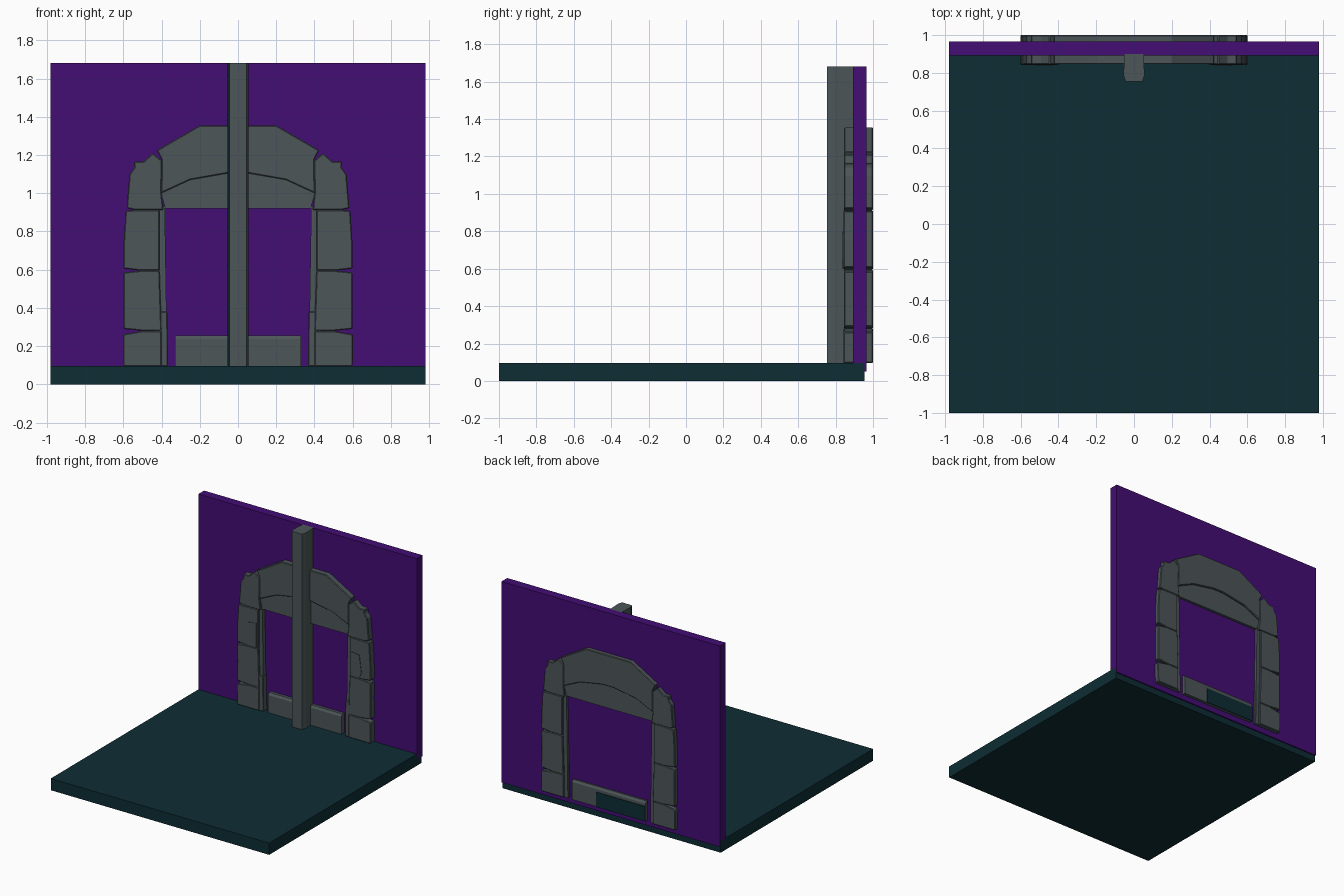
import bpy, bmesh

if "Cube" in bpy.data.objects:
    bpy.data.objects.remove(bpy.data.objects["Cube"])


def material(name, rgb):
    m = bpy.data.materials.new(name)
    m.diffuse_color = (*rgb, 1)
    m.use_nodes = True
    m.node_tree.nodes["Principled BSDF"].inputs["Base Color"].default_value = m.diffuse_color
    return m


STONE = material("grey stone", (0.073, 0.092, 0.098))
FLOOR = material("dark teal", (0.004, 0.026, 0.034))
WALL = material("purple wall", (0.056, 0.004, 0.175))


def finish(name, bm, mat, bevel=0):
    bmesh.ops.recalc_face_normals(bm, faces=bm.faces[:])
    mesh = bpy.data.meshes.new(name)
    bm.to_mesh(mesh)
    bm.free()
    mesh.materials.append(mat)
    ob = bpy.data.objects.new(name, mesh)
    bpy.context.collection.objects.link(ob)
    if bevel:
        b = ob.modifiers.new("Bevel", 'BEVEL')
        b.width, b.segments, b.limit_method = bevel, 1, 'ANGLE'
    return ob


def prism(name, pts, lo, hi, mat, axis='Y', bevel=0):
    """Extrude a profile: (x, z) along y, or (x, y) along z."""
    bm = bmesh.new()
    place = (lambda p, t: (p[0], t, p[1])) if axis == 'Y' else (lambda p, t: (p[0], p[1], t))
    f = bm.faces.new([bm.verts.new(place(p, lo)) for p in pts])
    ext = bmesh.ops.extrude_face_region(bm, geom=[f])
    d = (0, hi - lo, 0) if axis == 'Y' else (0, 0, hi - lo)
    bmesh.ops.translate(bm, vec=d, verts=[v for v in ext['geom'] if isinstance(v, bmesh.types.BMVert)])
    return finish(name, bm, mat, bevel)


def box(name, x0, x1, y0, y1, z0, z1, mat, bevel=0):
    return prism(name, [(x0, z0), (x1, z0), (x1, z1), (x0, z1)], y0, y1, mat, 'Y', bevel)


# Floor slab and back wall
box("floor", -0.98, 0.98, -1.0, 0.955, 0, 0.095, FLOOR)
box("back_wall", -0.98, 0.98, 0.892, 0.965, 0.05, 1.68, WALL)

# Central post with chamfered front edges, left chamfer teal
post = prism("post", [(-0.05, 0.9), (-0.056, 0.79), (-0.045, 0.755), (0.045, 0.755),
                      (0.056, 0.79), (0.05, 0.9)], 0.095, 1.68, STONE, 'Z')
post.data.materials.append(FLOOR)
for f in post.data.polygons:
    if f.normal.x < -0.5 and f.normal.y < -0.1:
        f.material_index = 1

# Threshold step with a bevelled top, and the teal plate on its back
step = [(0.856, 0.095), (0.856, 0.237), (0.868, 0.255), (0.978, 0.255), (0.99, 0.237), (0.99, 0.095)]
bm = bmesh.new()
ends = [[bm.verts.new((x, y, z)) for y, z in step] for x in (-0.33, 0.33)]
for e in ends:
    bm.faces.new(e)
for i in range(6):
    j = (i + 1) % 6
    bm.faces.new((ends[0][i], ends[0][j], ends[1][j], ends[1][i]))
finish("threshold_step", bm, STONE)
box("step_back_plate", -0.33, 0.11, 0.988, 0.995, 0.095, 0.215, FLOOR)

# Side stones of the arch (right-hand profiles, mirrored), wedge cracks between them
stones = [
    [(0.40, 0.095), (0.60, 0.095), (0.602, 0.262), (0.50, 0.28), (0.40, 0.28)],
    [(0.40, 0.28), (0.50, 0.28), (0.60, 0.29), (0.598, 0.45), (0.60, 0.586), (0.51, 0.595), (0.41, 0.595)],
    [(0.41, 0.595), (0.51, 0.595), (0.60, 0.606), (0.598, 0.75), (0.588, 0.908), (0.54, 0.912), (0.41, 0.912)],
    [(0.39, 0.912), (0.54, 0.912), (0.583, 0.922), (0.568, 1.10), (0.542, 1.135), (0.545, 1.165),
     (0.495, 1.165), (0.445, 1.21), (0.398, 1.17), (0.40, 1.0)],
]
for side, s in (("right", 1), ("left", -1)):
    for n, pts in enumerate(stones):
        prism(f"arch_stone_{side}_{n + 1}", [(s * x, z) for x, z in pts],
              0.842 + 0.002 * (n % 2), 1.0, STONE, bevel=0.005)
    # Slightly recessed inner jamb and its lower block
    jamb = [(0.37, 0.095), (0.43, 0.095), (0.43, 0.93), (0.383, 0.93)]
    prism(f"inner_jamb_{side}", [(s * x, z) for x, z in jamb], 0.858, 0.986, STONE)
    foot = [(0.366, 0.095), (0.45, 0.095), (0.45, 0.255), (0.437, 0.265), (0.437, 0.38), (0.37, 0.38)]
    prism(f"jamb_foot_{side}", [(s * x, z) for x, z in foot], 0.848, 0.98, STONE, bevel=0.004)
    # Raised chip on the third stone
    chip = [(0.425, 0.6), (0.50, 0.6), (0.52, 0.65), (0.50, 0.79), (0.425, 0.80)]
    prism(f"stone_chip_{side}", [(s * x, z) for x, z in chip], 0.838, 0.86, STONE)

# Lintel: curved top stone over a recessed filler panel
half = [(0.2, 1.355), (0.425, 1.225), (0.40, 1.175), (0.402, 1.0), (0.25, 1.07), (0.05, 1.105)]
lintel = half[:] + [(-x, z) for x, z in reversed(half)]
prism("lintel", lintel, 0.846, 1.0, STONE, bevel=0.005)
panel = [(0.38, 0.92), (0.405, 1.005), (0.25, 1.08), (0.05, 1.115)]
prism("lintel_panel", panel + [(-x, z) for x, z in reversed(panel)], 0.858, 0.986, STONE)
